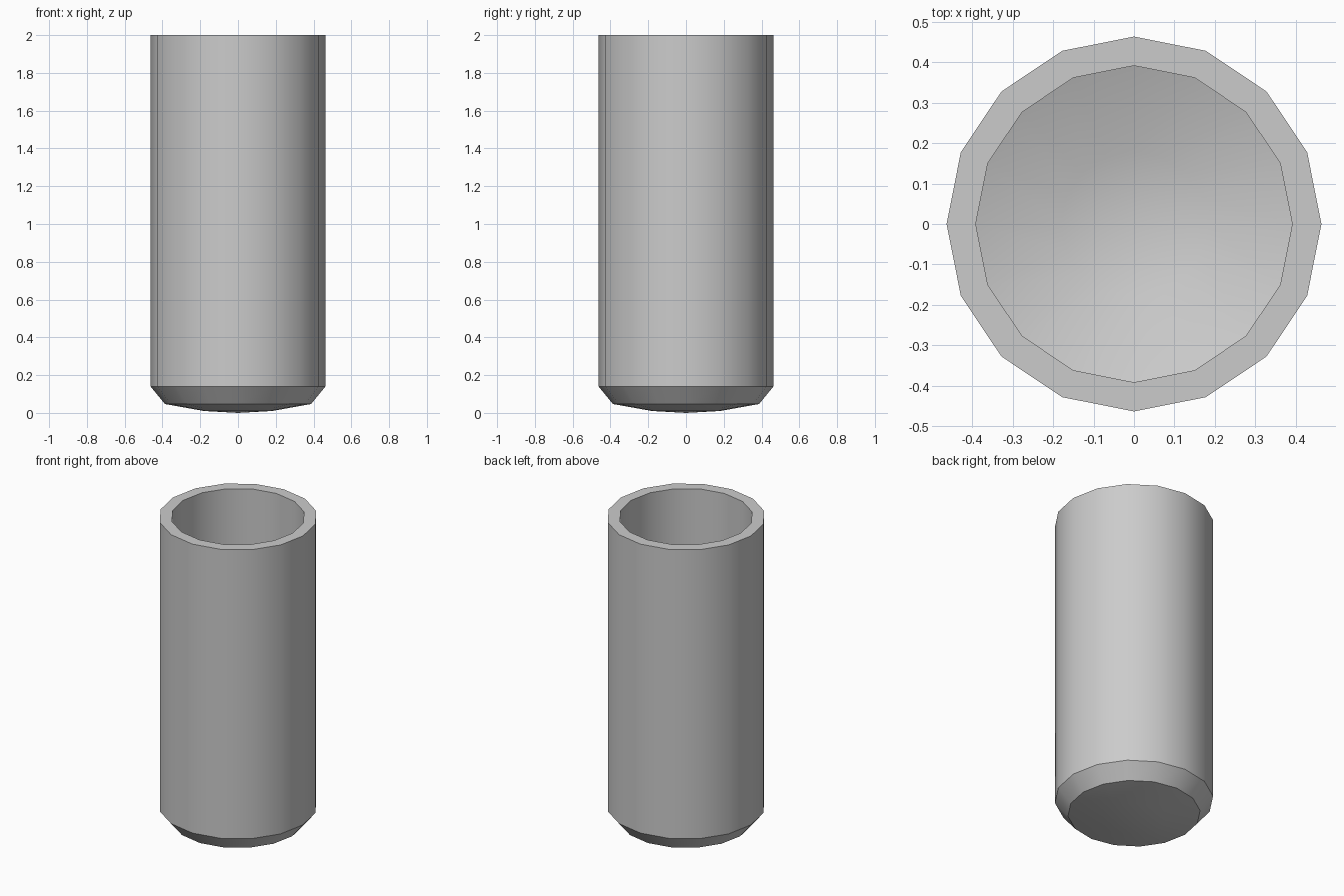
import bpy, bmesh, math

if "Cube" in bpy.data.objects:
    bpy.data.objects.remove(bpy.data.objects["Cube"])

SIDES = 16

# Cup profile (radius, height): outer base centre, up the wall, over the rim, down to the inner floor
PROFILE = [
    (0, 0), (0.18, 0.01), (0.387, 0.047), (0.463, 0.14), (0.463, 2.0),
    (0.391, 2.0), (0.391, 0.18), (0.18, 0.105), (0, 0.085),
]


def lathe(name, profile, sides):
    """Revolve a closed-at-the-axis profile around z."""
    bm = bmesh.new()
    rings = []
    for r, z in profile:
        count = sides if r > 0 else 1
        rings.append([bm.verts.new((r * math.cos(math.tau * i / sides),
                                    r * math.sin(math.tau * i / sides), z))
                      for i in range(count)])
    for a, b in zip(rings, rings[1:]):
        for i in range(sides):
            j = (i + 1) % sides
            quad = [a[i % len(a)], a[j % len(a)], b[j % len(b)], b[i % len(b)]]
            bm.faces.new(list(dict.fromkeys(quad)))
    bmesh.ops.recalc_face_normals(bm, faces=bm.faces[:])
    mesh = bpy.data.meshes.new(name)
    bm.to_mesh(mesh)
    bm.free()
    obj = bpy.data.objects.new(name, mesh)
    bpy.context.collection.objects.link(obj)
    return obj


# Tall open cup with chamfered, slightly domed base
cup = lathe("tall_cup", PROFILE, SIDES)
bpy.context.view_layer.objects.active = cup
cup.select_set(True)
bpy.ops.object.shade_smooth_by_angle(angle=math.radians(30))
